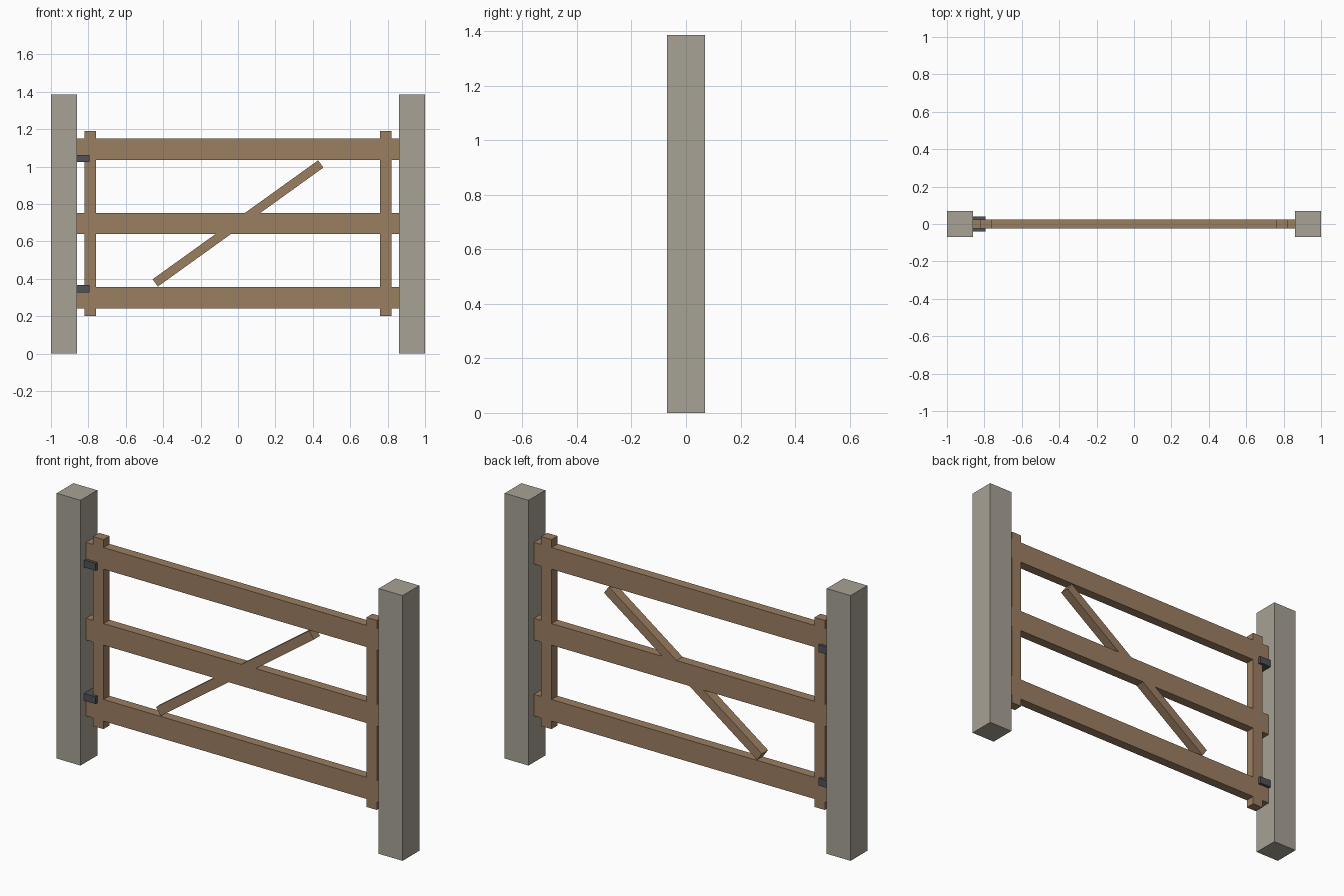
import bpy
import math

cube = bpy.data.objects.get("Cube")
if cube:
    bpy.data.objects.remove(cube, do_unlink=True)


def make_material(name, rgb):
    mat = bpy.data.materials.new(name)
    mat.use_nodes = True
    color = (*rgb, 1.0)
    mat.diffuse_color = color
    mat.node_tree.nodes["Principled BSDF"].inputs["Base Color"].default_value = color
    return mat


stone = make_material("weathered_post", (0.39, 0.36, 0.30))
wood = make_material("brown_wood", (0.33, 0.21, 0.12))
iron = make_material("dark_iron", (0.08, 0.084, 0.095))


def box(name, center, size, mat, tilt=0.0):
    """Box with its size baked in, optionally tilted in the gate's plane."""
    bpy.ops.mesh.primitive_cube_add(size=1, location=center)
    obj = bpy.context.object
    obj.name = name
    obj.scale = size
    bpy.ops.object.transform_apply(location=False, rotation=False, scale=True)
    obj.rotation_euler.y = -tilt
    obj.data.materials.append(mat)
    return obj


POST, HEIGHT = 0.138, 1.386
INNER = 1 - POST
THICK = 0.05
MID_Z = 0.696

# Posts and gate stiles, one on each side
for side, x in (("right", -1), ("left", 1)):
    box(side + "_post", (x * (1 - POST / 2), 0, HEIGHT / 2), (POST, POST, HEIGHT), stone)
    box(side + "_stile", (x * 0.79, 0, MID_Z), (0.06, THICK, 0.99), wood)

# Horizontal rails
for name, offset in (("bottom", -0.397), ("middle", 0), ("top", 0.397)):
    box(name + "_rail", (0, 0, MID_Z + offset), (2 * INNER, THICK, 0.113), wood)

# Diagonal brace
box("diagonal_brace", (0, 0, MID_Z), (1.09, THICK, 0.048), wood, math.radians(35.7))

# Hinges on the right post
for name, z in (("lower", 0.347), ("upper", 1.044)):
    box(name + "_hinge", (-0.829, 0, z), (0.069, 0.08, 0.038), iron)
